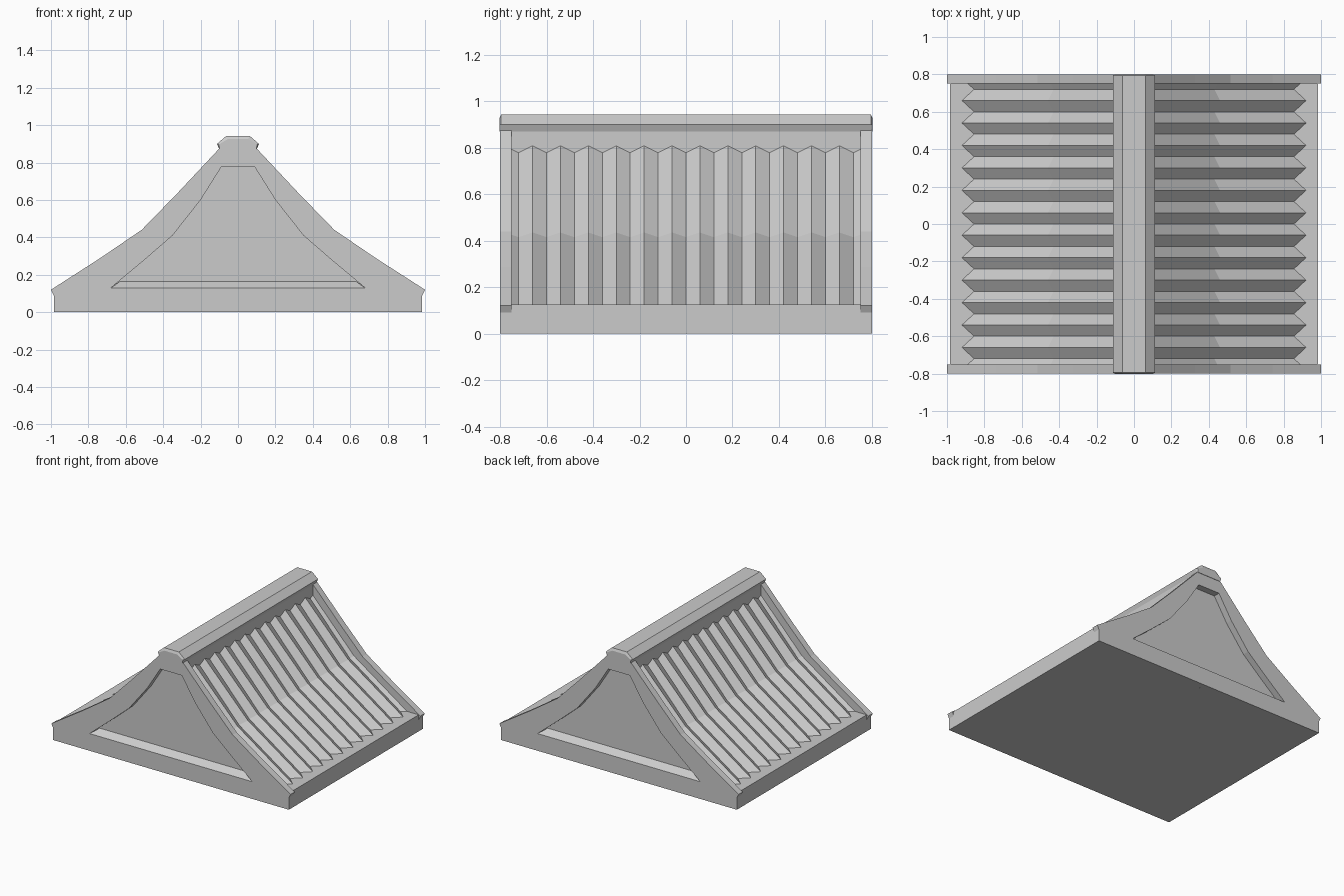
import bpy

if "Cube" in bpy.data.objects:
    bpy.data.objects.remove(bpy.data.objects["Cube"])


def build(name, verts, faces, mirror=(False, False)):
    me = bpy.data.meshes.new(name)
    me.from_pydata(verts, [], faces)
    ob = bpy.data.objects.new(name, me)
    bpy.context.collection.objects.link(ob)
    import bmesh
    bm = bmesh.new()
    bm.from_mesh(me)
    bmesh.ops.recalc_face_normals(bm, faces=bm.faces)
    bm.to_mesh(me)
    bm.free()
    if any(mirror):
        m = ob.modifiers.new("Mirror", "MIRROR")
        m.use_axis = (mirror[0], mirror[1], False)
    return ob


def loft(name, sections, closed_ends=True, skip_centre=False, mirror=(False, False)):
    """Join equal-length closed rings of (x, y, z) points."""
    n = len(sections[0])
    verts = [p for s in sections for p in s]
    faces = []
    for k in range(len(sections) - 1):
        for i in range(n):
            j = (i + 1) % n
            if skip_centre and sections[0][i][0] == 0 == sections[0][j][0]:
                continue
            a, b = k * n, (k + 1) * n
            faces.append((a + i, a + j, b + j, b + i))
    if closed_ends:
        faces.append(tuple(range(n)))
        faces.append(tuple(range(len(verts) - n, len(verts))))
    return build(name, verts, faces, mirror)


def at_y(profile, y):
    return [(x, y, z) for x, z in profile]


def both(half):
    """Mirror a right-hand profile into a full symmetric ring."""
    return half + [(-x, z) for x, z in reversed(half)]


# base slab
slab = both([(0.985, 0), (0.985, 0.125)])
loft("base_slab", [at_y(slab, -0.75), at_y(slab, 0.75)])

# core behind the gable panels and below the ridge
core = both([(0.84, 0.12), (0.42, 0.405), (0.1, 0.76), (0.1, 0.88)])
loft("roof_core", [at_y(core, -0.75), at_y(core, 0.75)])

# gable frames with a recessed opening: half outline, mirrored to both ends
frame = [(0, 0), (0.985, 0), (0.985, 0.09), (1, 0.12), (0.74, 0.287), (0.515, 0.44),
         (0.325, 0.635), (0.1, 0.875), (0, 0.875), (0, 0.775), (0.09, 0.775),
         (0.2, 0.6), (0.35, 0.41), (0.5, 0.28), (0.68, 0.13), (0, 0.13)]
loft("gable_frame", [at_y(frame, -0.8), at_y(frame, -0.75)],
     skip_centre=True, mirror=(True, True))

# sloping sill at the bottom of each gable recess
sill = [[(s * 0.68, -0.8, 0.13), (s * 0.63, -0.75, 0.165), (s * 0.68, -0.75, 0.13)]
        for s in (-1, 1)]
loft("gable_sill", sill, mirror=(False, True))

# corrugated roof slopes: zigzag between crest and valley profiles
crest = [(0.92, 0.125), (0.46, 0.435), (0.1, 0.808)]
valley = [(0.855, 0.125), (0.43, 0.415), (0.1, 0.778)]
rows = [(-0.75, 0.5)] + [(-0.72 + 0.06 * i, i % 2) for i in range(25)] + [(0.75, 0.5)]
verts = [(v[0] + (c[0] - v[0]) * t, y, v[1] + (c[1] - v[1]) * t)
         for y, t in rows for c, v in zip(crest, valley)]
faces = [(3 * r + i, 3 * r + i + 1, 3 * r + i + 4, 3 * r + i + 3)
         for r in range(len(rows) - 1) for i in range(2)]
slope = build("corrugated_roof", verts, faces, (True, False))
if slope.data.polygons[0].normal.z < 0:
    slope.data.flip_normals()

# ridge cap with bevelled ends
cap = both([(0.1, 0.87), (0.112, 0.9), (0.062, 0.943)])
end = both([(0.098, 0.87), (0.102, 0.897), (0.055, 0.925)])
loft("ridge_cap", [at_y(end, -0.803), at_y(cap, -0.795), at_y(cap, 0.795), at_y(end, 0.803)])
